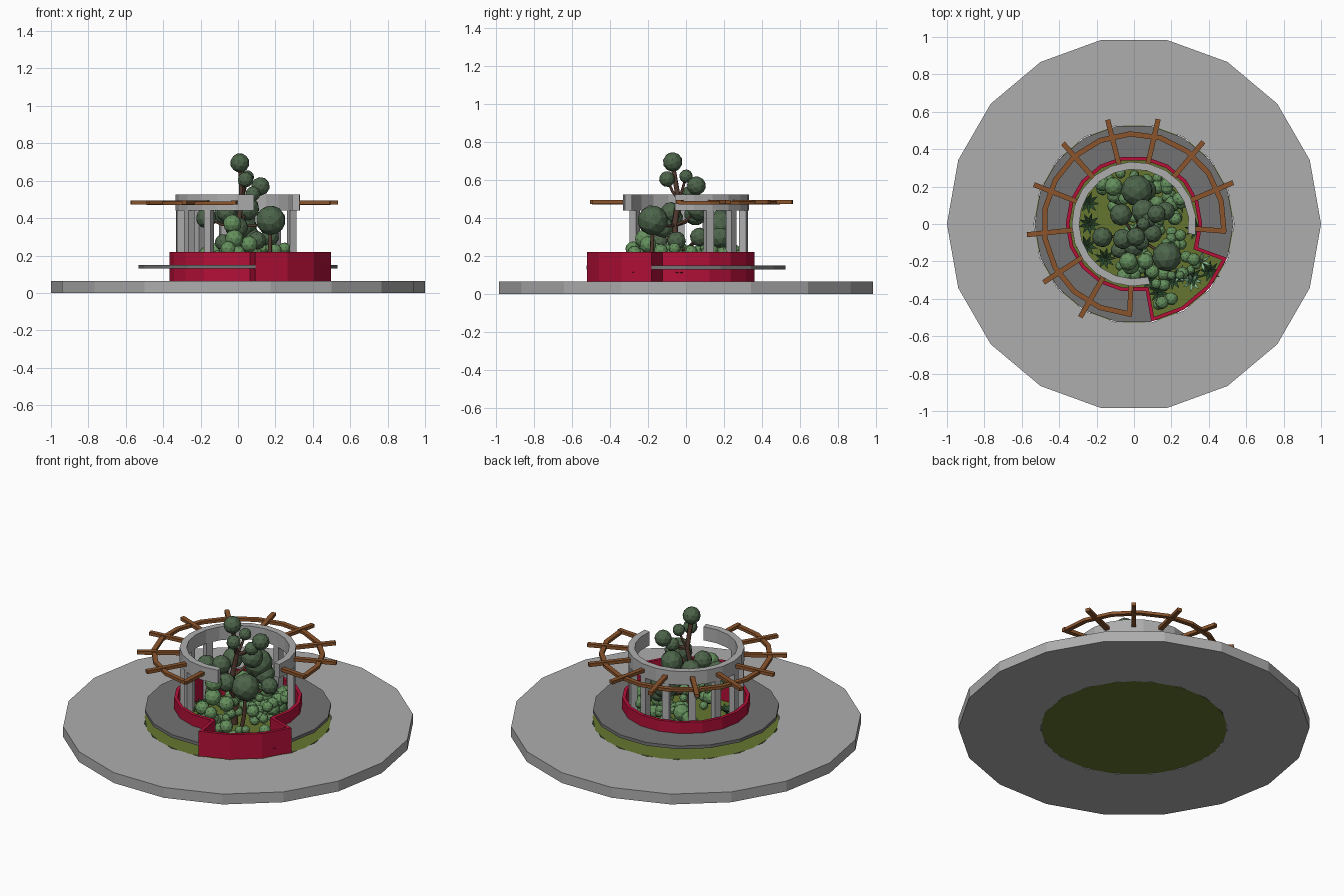
import bpy, bmesh, math, random
from math import radians, cos, sin
from mathutils import Matrix, Vector

random.seed(4)
if "Cube" in bpy.data.objects:
    bpy.data.objects.remove(bpy.data.objects["Cube"])


def material(name, r, g, b):
    m = bpy.data.materials.new(name)
    m.use_nodes = True
    m.diffuse_color = (r, g, b, 1)
    m.node_tree.nodes["Principled BSDF"].inputs["Base Color"].default_value = (r, g, b, 1)
    return m


stone = material("light grey stone", .42, .42, .42)
slate = material("dark grey slate", .17, .17, .175)
red = material("crimson wall", .46, .005, .04)
soil = material("olive ground", .13, .18, .03)
wood = material("warm wood", .26, .09, .025)
bark = material("dark bark", .09, .045, .03)
leaf = material("deep foliage", .075, .13, .07)
bush = material("fresh foliage", .13, .28, .11)
blade = material("dark blades", .02, .06, .025)
pale = material("pale blades", .22, .45, .27)


def finish(name, bm, mat):
    bmesh.ops.recalc_face_normals(bm, faces=bm.faces)
    mesh = bpy.data.meshes.new(name)
    bm.to_mesh(mesh)
    bm.free()
    mesh.materials.append(mat)
    ob = bpy.data.objects.new(name, mesh)
    bpy.context.collection.objects.link(ob)
    return ob


def polar(r, degrees):
    a = radians(degrees)
    return r * cos(a), r * sin(a)


def wall(name, inner, outer, z0, z1, mat, closed):
    """Upright band between two matching plan outlines."""
    bm = bmesh.new()
    rows = [[bm.verts.new((*i, z0)), bm.verts.new((*o, z0)),
             bm.verts.new((*o, z1)), bm.verts.new((*i, z1))] for i, o in zip(inner, outer)]
    pairs = list(zip(rows, rows[1:]))
    if closed:
        pairs.append((rows[-1], rows[0]))
    else:
        bm.faces.new(rows[0])
        bm.faces.new(rows[-1])
    for p, q in pairs:
        for k in range(4):
            n = (k + 1) % 4
            bm.faces.new((p[k], p[n], q[n], q[k]))
    return finish(name, bm, mat)


def arc(r, a0, a1, n):
    return [polar(r, a0 + (a1 - a0) * i / n) for i in range(n + 1)]


def band(name, r0, r1, z0, z1, a0, a1, n, mat):
    return wall(name, arc(r0, a0, a1, n), arc(r1, a0, a1, n), z0, z1, mat, False)


def spokes(name, angles, spans, width, z0, z1, mat):
    """Boxes placed radially, each spanning its own pair of radii."""
    bm = bmesh.new()
    for a, (r0, r1) in zip(angles, spans):
        m = (Matrix.Rotation(radians(a), 4, 'Z')
             @ Matrix.Translation(((r0 + r1) / 2, 0, (z0 + z1) / 2))
             @ Matrix.Diagonal((r1 - r0, width, z1 - z0, 1)))
        bmesh.ops.create_cube(bm, size=1, matrix=m)
    return finish(name, bm, mat)


def balls(name, items, mat):
    bm = bmesh.new()
    for x, y, z, r in items:
        turn = Matrix.Rotation(random.uniform(0, 6), 4, Vector((x + .3, y, 1)))
        bmesh.ops.create_icosphere(bm, subdivisions=2, radius=r,
                                   matrix=Matrix.Translation((x, y, z)) @ turn)
    return finish(name, bm, mat)


def limb(name, points, radius):
    curve = bpy.data.curves.new(name, 'CURVE')
    curve.dimensions = '3D'
    curve.bevel_depth = radius
    curve.bevel_resolution = 1
    curve.use_fill_caps = True
    line = curve.splines.new('POLY')
    line.points.add(len(points) - 1)
    for i, (point, p) in enumerate(zip(line.points, points)):
        point.co = (*p, 1)
        point.radius = 1 - .5 * i / len(points)
    curve.materials.append(bark)
    bpy.context.collection.objects.link(bpy.data.objects.new(name, curve))


def rosettes(name, places, length, count, mat):
    """Spiky plants made of rising, pointed leaves."""
    bm = bmesh.new()
    for x, y, z in places:
        for i in range(count):
            a = 2 * math.pi * i / count + x * 9
            d, s = Vector((cos(a), sin(a), 0)), Vector((-sin(a), cos(a), 0))
            c, up = Vector((x, y, z)), Vector((0, 0, length))
            mid = c + d * length * .5 + up * .6
            v = [bm.verts.new(p) for p in
                 (c, mid + s * length * .16, c + d * length + up * .7, mid - s * length * .16)]
            bm.faces.new(v)
    return finish(name, bm, mat)


# Plaza ring and the planted ground in its centre
step = range(0, 360, 20)
wall("plaza", [polar(.535, a) for a in step], [polar(1, a) for a in step], 0, .065, stone, True)
bm = bmesh.new()
bmesh.ops.create_cone(bm, cap_ends=True, segments=18, radius1=.535, radius2=.535, depth=.065,
                      matrix=Matrix.Translation((0, 0, .0325)))
finish("garden_ground", bm, soil)

# Planter wall: round, with one sector pushed outwards
outer = arc(.365, -20, 280, 15) + arc(.53, -80, -20, 3)
inner = arc(.345, -20, 280, 15) + arc(.51, -80, -20, 3)
inner[0], inner[15] = polar(.345, -23), polar(.345, -77)
inner[16], inner[-1] = polar(.508, -77.8), polar(.508, -22.2)
wall("planter_wall", inner, outer, .065, .22, red, True)

# Floating bench around the planter
band("bench", .362, .532, .13, .15, -20, 280, 15, slate)

# Colonnade
angles = [-4.5 + 27.17 * i for i in range(11)]
band("cornice", .293, .333, .44, .525, -10, 285, 17, stone)
spokes("columns", angles[1:-1], [(.292, .33)] * 9, .042, .065, .44, stone)

# Pergola
ends = [(.33, .495)] + [(.33, .575)] * 9 + [(.33, .495)]
spokes("pergola_rafters", angles, ends, .027, .474, .494, wood)
band("pergola_ring", .468, .496, .471, .489, angles[0], angles[-1], 14, wood)

# Tree: trunk, branches and leaf clusters
trunk = [(.01, -.05, .06), (.02, -.05, .22), (0, -.06, .36), (.02, -.04, .5), (.01, -.07, .68)]
limb("trunk", trunk, .02)
crown = [
    (.01, -.07, .695, .052), (.04, -.1, .605, .042), (.05, 0, .62, .036), (.12, .055, .57, .05),
    (.08, .02, .53, .04), (-.06, -.08, .43, .055), (.175, -.175, .388, .08), (.015, .18, .36, .085),
    (-.07, .05, .42, .06), (-.17, -.07, .4, .055), (0, -.12, .35, .055), (.1, -.05, .28, .05),
    (.17, .07, .3, .05), (.06, .18, .3, .06), (-.08, -.14, .27, .045), (.05, .07, .45, .065),
]
balls("tree_crown", crown, leaf)
for i, (x, y, z, r) in enumerate(crown[1:]):
    base = Vector(trunk[3] if z > .5 else trunk[2] if z > .38 else trunk[1])
    tip = Vector((x, y, z))
    limb(f"branch_{i + 1}", [base, base.lerp(tip, .5) + Vector((0, 0, -.015)), tip], .009)
limb("front_sapling", [(.15, -.2, .06), (.17, -.18, .22), (.175, -.175, .36)], .014)

# Low bushes: a few tall ones, then a scatter
shrubs = [(-.02, -.22, .29, .05), (-.03, -.2, .37, .05), (.06, -.2, .26, .045), (-.11, .2, .22, .05),
          (.15, -.42, .16, .035), (.2, -.4, .15, .035), (.13, -.43, .12, .03), (.32, -.19, .16, .035)]
for i in range(75):
    x, y = polar(.29 * math.sqrt(random.random()), random.uniform(-120, 140))
    shrubs.append((x, y, random.uniform(.11, .24), random.uniform(.022, .042)))
for i in range(10):
    x, y = polar(random.uniform(.3, .4), random.uniform(-70, -30))
    shrubs.append((x, y, random.uniform(.09, .18), random.uniform(.02, .035)))
balls("low_bushes", shrubs, bush)

# Spiky ground plants
spots = [polar(r, a) + (.075,) for r, a in
         [(.24, 180), (.27, 155), (.28, 205), (.25, 125), (.27, 25), (.33, -5), (.36, -55),
          (.48, -32), (.42, -42), (.31, -75), (.39, -70), (.24, 230)]]
rosettes("dark_spiky_plants", spots, .06, 9, blade)
rosettes("pale_spiky_plants", [(.31, -.31, .08), (.36, -.2, .08), (.25, -.27, .08)], .055, 7, pale)
